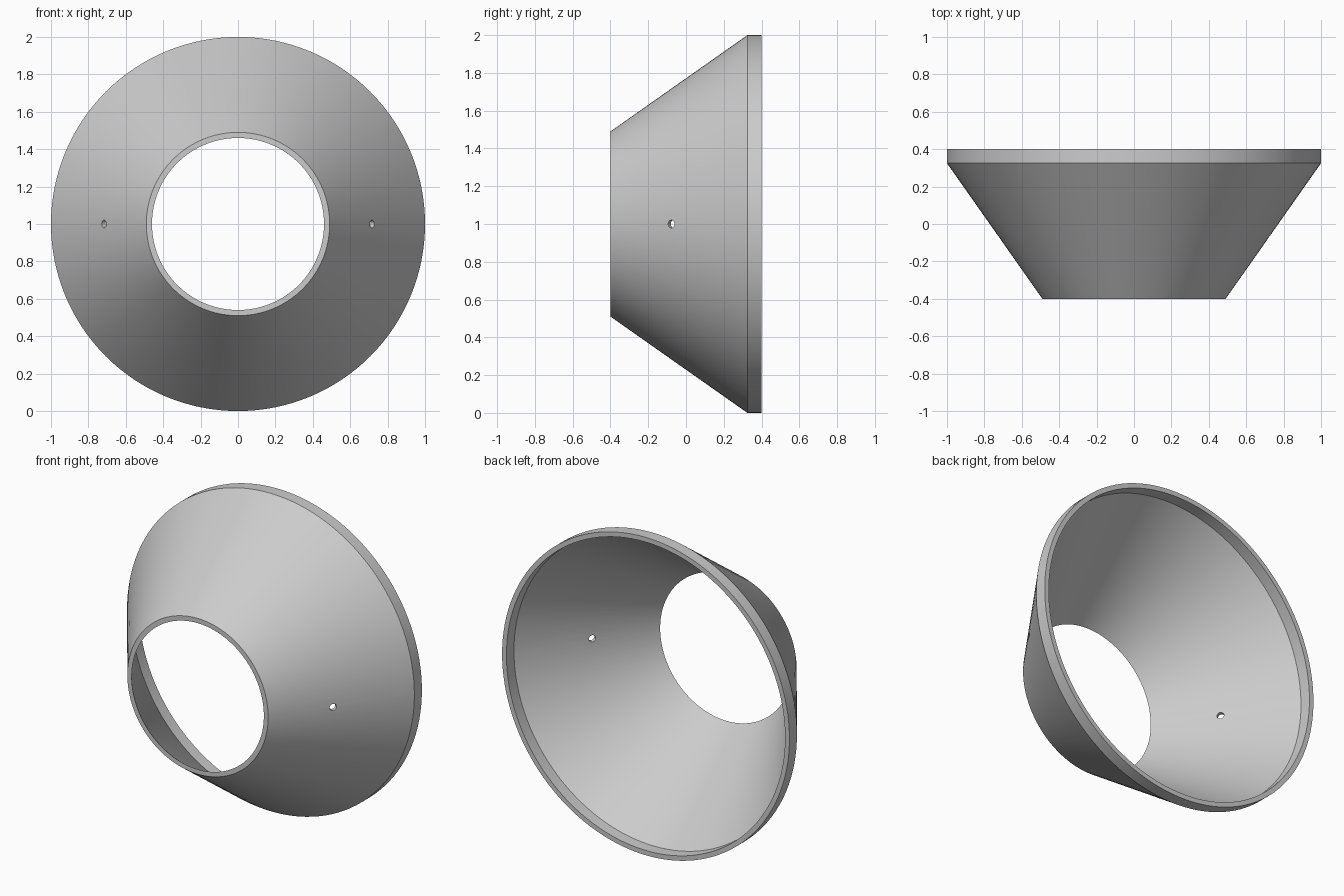
import bpy, bmesh, math
from mathutils import Matrix, Vector

cube = bpy.data.objects.get("Cube")
if cube:
    bpy.data.objects.remove(cube, do_unlink=True)

SEGMENTS = 128
CENTRE = Vector((0, 0, 1))

grey = bpy.data.materials.new("plain_grey")
grey.use_nodes = True
colour = (0.6, 0.6, 0.6, 1)
grey.diffuse_color = colour
grey.node_tree.nodes["Principled BSDF"].inputs["Base Color"].default_value = colour


def add_object(name, bm):
    bmesh.ops.recalc_face_normals(bm, faces=bm.faces)
    mesh = bpy.data.meshes.new(name)
    bm.to_mesh(mesh)
    bm.free()
    mesh.materials.append(grey)
    obj = bpy.data.objects.new(name, mesh)
    bpy.context.collection.objects.link(obj)
    return obj


# Hollow cone with a short cylindrical rim: closed (radius, y) profile spun round y
profile = [(0.49, -0.4), (1.0, 0.325), (1.0, 0.4),
           (0.97, 0.4), (0.97, 0.325), (0.46, -0.4)]
bm = bmesh.new()
rings = []
for i in range(SEGMENTS):
    a = math.tau * i / SEGMENTS
    rings.append([bm.verts.new(CENTRE + Vector((r * math.cos(a), y, r * math.sin(a))))
                  for r, y in profile])
for i, ring in enumerate(rings):
    after = rings[(i + 1) % SEGMENTS]
    for j in range(len(profile)):
        k = (j + 1) % len(profile)
        bm.faces.new((ring[j], ring[k], after[k], after[j]))
shade = add_object("cone_shade", bm)

# Small screw holes drilled square to the wall on both sides
cutters = []
for side, label in ((1, "left"), (-1, "right")):
    normal = Vector((side * 0.725, -0.51, 0)).normalized()
    turn = normal.to_track_quat("Z", "Y").to_matrix().to_4x4()
    place = Matrix.Translation(CENTRE + Vector((side * 0.71, -0.073, 0)))
    bm = bmesh.new()
    bmesh.ops.create_cone(bm, cap_ends=True, segments=24, radius1=0.021,
                          radius2=0.021, depth=0.2, matrix=place @ turn)
    cutter = add_object(label + "_hole_cutter", bm)
    cutter.hide_render = True
    cutters.append(cutter)
    mod = shade.modifiers.new(label + "_hole", "BOOLEAN")
    mod.operation = "DIFFERENCE"
    mod.solver = "EXACT"
    mod.object = cutter

# Apply the holes, drop the cutters and smooth the round surfaces
bpy.ops.object.select_all(action="DESELECT")
bpy.context.view_layer.objects.active = shade
shade.select_set(True)
for mod in list(shade.modifiers):
    bpy.ops.object.modifier_apply(modifier=mod.name)
for cutter in cutters:
    bpy.data.objects.remove(cutter, do_unlink=True)
bpy.ops.object.shade_smooth_by_angle(angle=math.radians(25))
